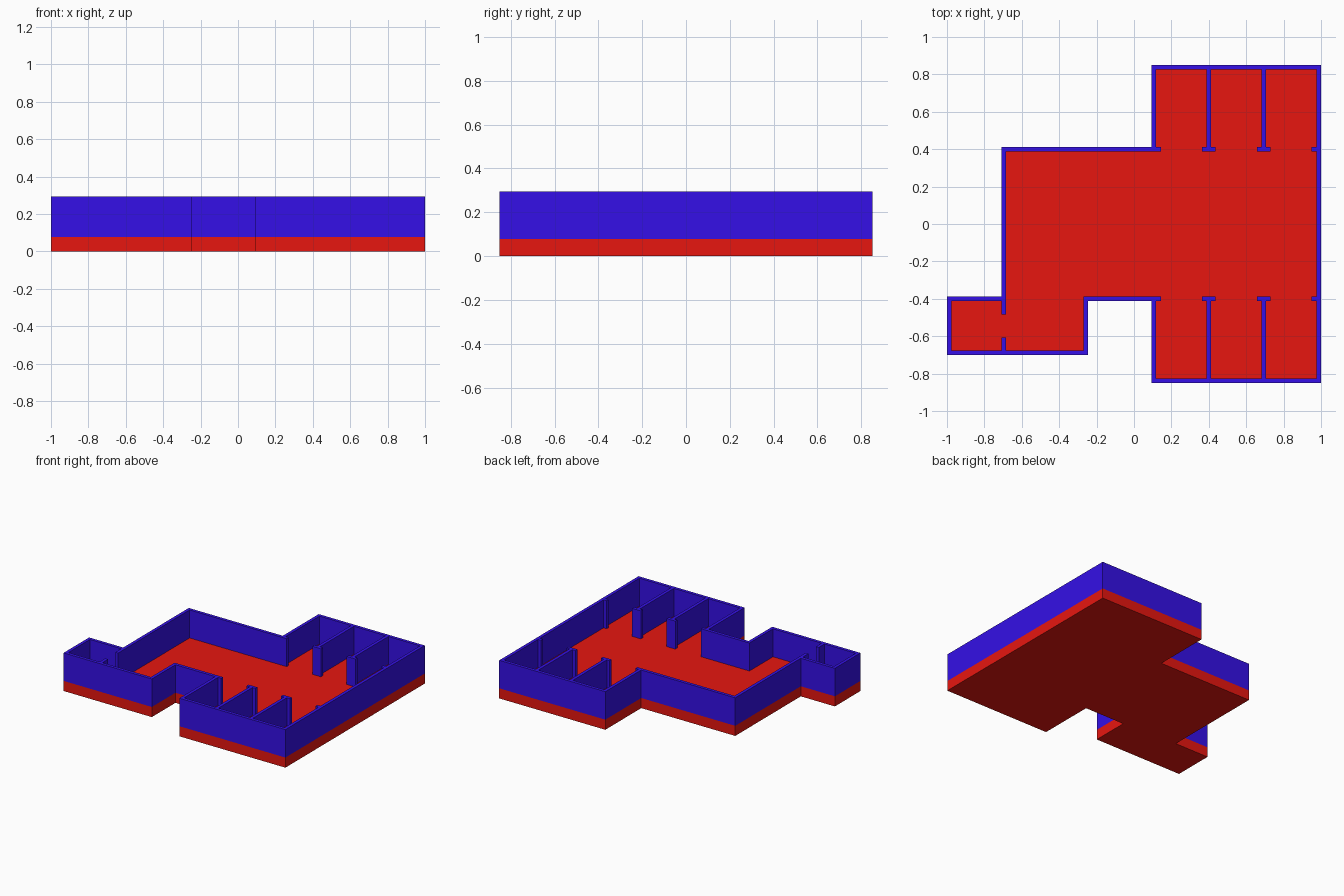
import bpy, bmesh
from mathutils import Vector

if "Cube" in bpy.data.objects:
    bpy.data.objects.remove(bpy.data.objects["Cube"])

FLOOR_Z, TOP_Z, T = 0.078, 0.294, 0.024
H = T / 2


def material(name, rgb):
    m = bpy.data.materials.new(name)
    m.diffuse_color = (*rgb, 1)
    m.use_nodes = True
    m.node_tree.nodes["Principled BSDF"].inputs["Base Color"].default_value = m.diffuse_color
    return m


red = material("floor_red", (0.8, 0.008, 0.005))
blue = material("wall_blue", (0.035, 0.005, 0.8))


def finish(name, bm, mat):
    bmesh.ops.recalc_face_normals(bm, faces=bm.faces)
    me = bpy.data.meshes.new(name)
    bm.to_mesh(me)
    bm.free()
    me.materials.append(mat)
    ob = bpy.data.objects.new(name, me)
    bpy.context.collection.objects.link(ob)
    return ob


def prism(name, pts, z0, z1, mat):
    """Extrude a plan outline from z0 to z1."""
    bm = bmesh.new()
    face = bm.faces.new([bm.verts.new((x, y, z0)) for x, y in pts])
    ext = bmesh.ops.extrude_face_region(bm, geom=[face], use_keep_orig=True)
    verts = [g for g in ext["geom"] if isinstance(g, bmesh.types.BMVert)]
    bmesh.ops.translate(bm, verts=verts, vec=(0, 0, z1 - z0))
    return finish(name, bm, mat)


def wall_box(name, x0, x1, y0, y1):
    return prism(name, [(x0, y0), (x1, y0), (x1, y1), (x0, y1)], FLOOR_Z, TOP_Z, blue)


def inset(pts, d):
    """Move a counter-clockwise right-angled outline inwards by d."""
    out = []
    for i, p in enumerate(pts):
        a = (Vector(p) - Vector(pts[i - 1])).normalized()
        b = (Vector(pts[(i + 1) % len(pts)]) - Vector(p)).normalized()
        out.append(Vector(p) + d * Vector((-a.y - b.y, a.x + b.x)))
    return out


# Plan outline, counter-clockwise from the front left corner
outline = [(-1, -0.7), (-0.246, -0.7), (-0.246, -0.412), (0.094, -0.412),
           (0.094, -0.85), (1, -0.85), (1, 0.85), (0.094, 0.85),
           (0.094, 0.412), (-0.709, 0.412), (-0.709, -0.388), (-1, -0.388)]

# Floor slab
prism("floor", outline, 0, FLOOR_Z, red)

# Continuous outer wall with mitred corners
bm = bmesh.new()
inner = inset(outline, T)
rings = [[bm.verts.new((p[0], p[1], z)) for p in loop]
         for loop, z in ((outline, FLOOR_Z), (outline, TOP_Z), (inner, TOP_Z), (inner, FLOOR_Z))]
n = len(outline)
for k in range(4):
    r, s = rings[k], rings[(k + 1) % 4]
    for i in range(n):
        j = (i + 1) % n
        bm.faces.new((r[i], r[j], s[j], s[i]))
finish("outer_wall", bm, blue)

# Side rooms: T-shaped partitions and door jambs, mirrored front to back
for side, s in (("back", 1), ("front", -1)):
    for k, x in enumerate((0.4, 0.694), 1):
        w = 0.037
        tee = [(x - w, 0.388), (x + w, 0.388), (x + w, 0.412), (x + H, 0.412),
               (x + H, 0.85 - T), (x - H, 0.85 - T), (x - H, 0.412), (x - w, 0.412)]
        prism(f"{side}_partition_{k}", [(px, s * py) for px, py in tee], FLOOR_Z, TOP_Z, blue)
    wall_box(f"{side}_left_jamb", 0.094 + T, 0.144, s * 0.388, s * 0.412)
    wall_box(f"{side}_right_jamb", 0.95, 1 - T, s * 0.388, s * 0.412)

# Doorway stubs of the small corner room
wall_box("corner_room_back_stub", -0.709, -0.709 + T, -0.484, -0.388 - T)
wall_box("corner_room_front_stub", -0.709, -0.709 + T, -0.7 + T, -0.607)
